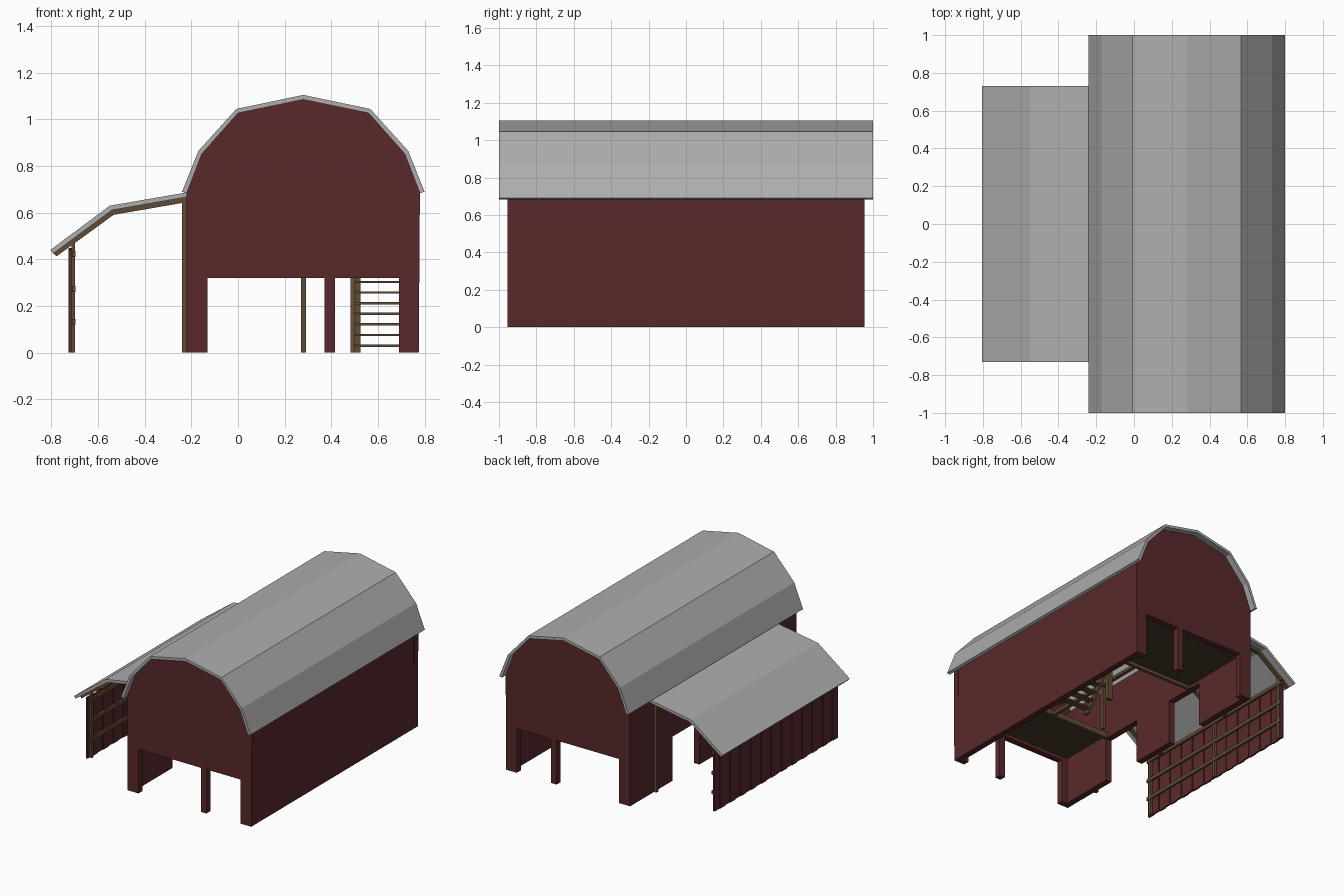
import bpy
import bmesh
import random
from mathutils import Vector

if "Cube" in bpy.data.objects:
    bpy.data.objects.remove(bpy.data.objects["Cube"])

random.seed(4)


def material(name, rgb):
    m = bpy.data.materials.new(name)
    m.diffuse_color = (*rgb, 1)
    m.use_nodes = True
    m.node_tree.nodes["Principled BSDF"].inputs["Base Color"].default_value = m.diffuse_color
    return m


RED = material("barn_red", (0.10, 0.022, 0.024))
WOOD = material("timber", (0.12, 0.07, 0.035))
DARK = material("loft_boards", (0.07, 0.045, 0.025))
ROOF = material("roof_metal", (0.42, 0.42, 0.42))


def finish(name, bm, mat):
    bmesh.ops.recalc_face_normals(bm, faces=bm.faces)
    me = bpy.data.meshes.new(name)
    bm.to_mesh(me)
    bm.free()
    me.materials.append(mat)
    ob = bpy.data.objects.new(name, me)
    bpy.context.collection.objects.link(ob)
    return ob


def prism(name, pts, a, b, mat, axis="y"):
    """Extrude a profile (x,z along y, or y,z along x) from a to b."""
    bm = bmesh.new()
    vs = [bm.verts.new((p, a, q) if axis == "y" else (a, p, q)) for p, q in pts]
    face = bm.faces.new(vs)
    ext = bmesh.ops.extrude_face_region(bm, geom=[face])["geom"]
    d = Vector((0, b - a, 0) if axis == "y" else (b - a, 0, 0))
    bmesh.ops.translate(bm, vec=d, verts=[v for v in ext if isinstance(v, bmesh.types.BMVert)])
    bmesh.ops.triangulate(bm, faces=[f for f in bm.faces if len(f.verts) > 4])
    return finish(name, bm, mat)


def box(name, x, y, z, mat):
    return prism(name, [(x[0], z[0]), (x[1], z[0]), (x[1], z[1]), (x[0], z[1])], y[0], y[1], mat)


def band(name, outer, inner, a, b, mat):
    return prism(name, outer + inner[::-1], a, b, mat)


def mirrored(half, cx):
    return half + [(2 * cx - x, z) for x, z in half[-2::-1]]


# Gambrel roof
CX = 0.28
outer = mirrored([(-0.24, 0.69), (-0.17, 0.865), (-0.007, 1.045), (CX, 1.105)], CX)
inner = mirrored([(-0.22, 0.683), (-0.155, 0.852), (0.0, 1.027), (CX, 1.085)], CX)
band("barn_roof", outer, inner, -1.0, 1.0, ROOF)

# Gable walls with two openings and a post each
T, D = 0.045, 0.32
gable = [(-0.22, 0), (-0.13, 0), (-0.13, D), (0.37, D), (0.37, 0), (0.415, 0),
         (0.415, D), (0.69, D), (0.69, 0), (0.775, 0)]
gable += inner[::-1]
for name, y in (("front_wall", -0.955), ("back_wall", 0.955 - T)):
    prism(name, gable, y, y + T, RED)

# Long side walls, the left one with two doorways
Y = 0.955 - T
box("right_wall", (0.775 - T, 0.775), (-Y, Y), (0, 0.70), RED)
left = [(-Y, 0), (-0.50, 0), (-0.50, D), (-0.18, D), (-0.18, 0), (0.16, 0),
        (0.16, D), (0.47, D), (0.47, 0), (Y, 0), (Y, 0.70), (-Y, 0.70)]
prism("left_wall", left, -0.22, -0.22 + T, RED, "x")

# Loft floors with edge beams, open in the middle
for name, y0, y1, edge in (("front_loft", -Y, -0.50, -0.50), ("back_loft", 0.36, Y, 0.36)):
    box(name, (-0.175, 0.73), (y0, y1), (0.345, 0.36), DARK)
    box(name + "_beam", (-0.175, 0.73), (edge - 0.012, edge + 0.012), (0.322, 0.362), WOOD)
box("loft_girder", (0.278, 0.302), (-0.49, 0.35), (0.322, 0.345), WOOD)
box("loft_post", (0.27, 0.292), (0.0, 0.022), (0, 0.325), WOOD)

# Stairs up to the back loft
stringer = [(0.07, 0), (0.115, 0), (0.36, 0.31), (0.36, 0.35), (0.335, 0.35)]
for x in (0.482, 0.71):
    prism("stair_stringer", stringer, x, x + 0.02, WOOD, "x")
for i in range(7):
    z = 0.025 + i * 0.0455
    y = 0.09 + z * 0.8
    box("stair_tread", (0.50, 0.712), (y - 0.025, y + 0.025), (z, z + 0.01), WOOD)
for x in (0.485, 0.505):
    box("stair_post", (x, x + 0.02), (0.33, 0.352), (0, 0.325), WOOD)

# Lean-to roof
lean_out = [(-0.805, 0.44), (-0.55, 0.63), (-0.22, 0.687)]
lean_in = [(-0.792, 0.425), (-0.54, 0.611), (-0.22, 0.667)]
lean_low = [(-0.778, 0.413), (-0.533, 0.591), (-0.22, 0.645)]
band("lean_to_roof", lean_out, lean_in, -0.73, 0.73, ROOF)

# Lean-to rafters and posts
for y in (-0.67, 0, 0.67):
    band("lean_to_rafter", lean_in, lean_low, y - 0.012, y + 0.012, WOOD)
    box("lean_to_inner_post", (-0.24, -0.22), (y - 0.012, y + 0.012), (0, 0.645), WOOD)
    box("lean_to_outer_post", (-0.715, -0.698), (y - 0.012, y + 0.012), (0, 0.475), WOOD)

# Lean-to board wall and its rails
N = 24
W = 1.41 / N
for i in range(N):
    y = -0.705 + i * W
    x = -0.727 + 0.005 * (i % 2)
    box("wall_board", (x, x + 0.012), (y, y + W - 0.003), (0, 0.445 + random.uniform(-0.004, 0.004)), RED)
for z in (0.12, 0.26, 0.41):
    box("wall_rail", (-0.712, -0.696), (-0.70, 0.70), (z, z + 0.025), WOOD)
